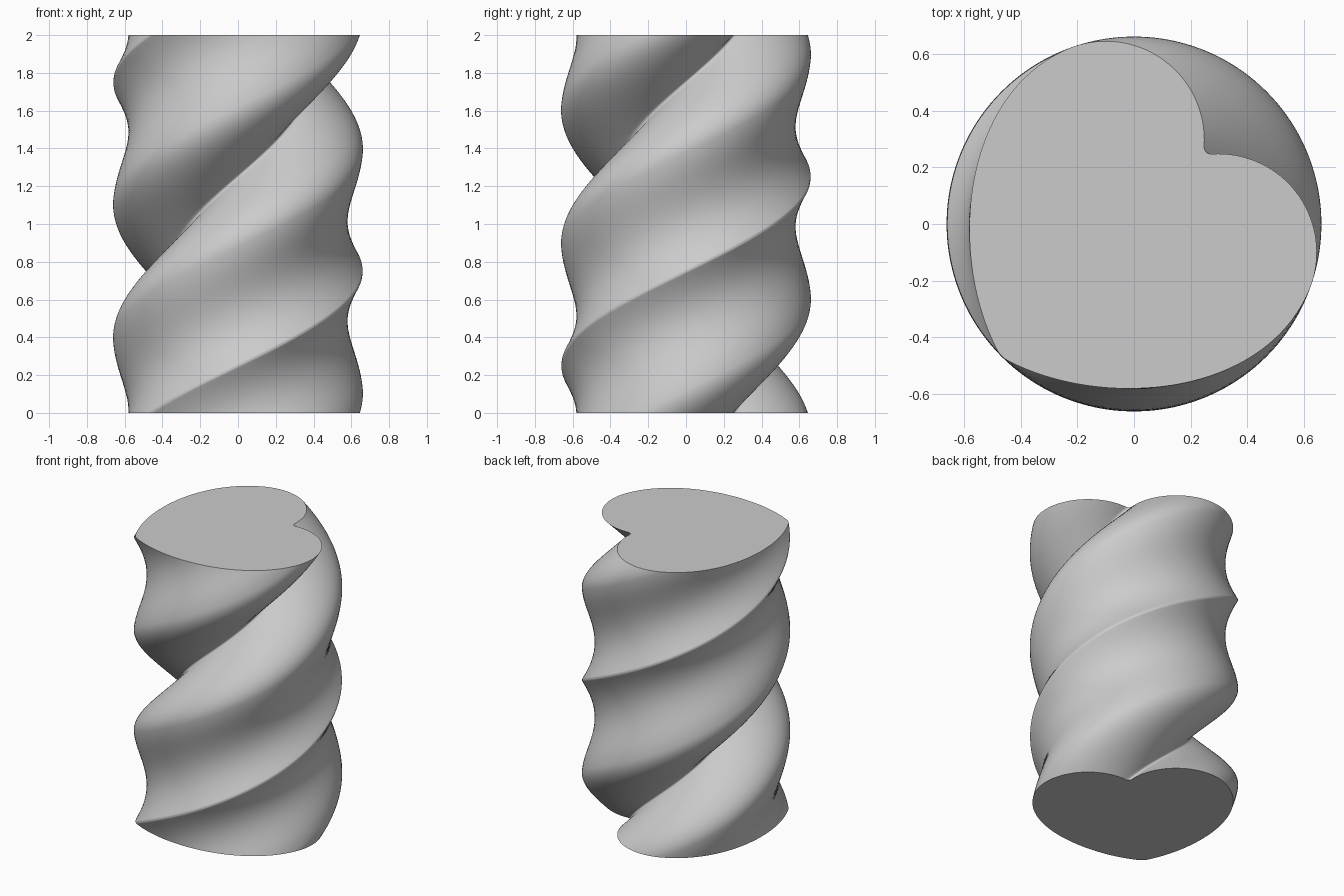
import bpy, bmesh
from math import radians, pi
from mathutils import Vector, Matrix
from mathutils.geometry import interpolate_bezier

HEIGHT, LAYERS, TURN = 2.0, 160, 2 * pi

old = bpy.data.objects.get("Cube")
if old:
    bpy.data.objects.remove(old, do_unlink=True)


def arc(cx, cy, r, a0, a1, n):
    step = (a1 - a0) / n
    return [Vector((cx, cy)) + Matrix.Rotation(radians(a0 + step * i), 2) @ Vector((r, 0))
            for i in range(n + 1)]


def bezier(a, b, c, d, n):
    return [Vector(p[:2]) for p in interpolate_bezier(*[Vector((*q, 0)) for q in (a, b, c, d)], n + 1)]


# Half of the heart outline, from the notch to the tip, mirrored over the diagonal
notch = bezier((0.254, 0.254), (0.249, 0.259), (0.247, 0.265), (0.247, 0.275), 4)
lobe = arc(-0.1, 0.297, 0.348, -3.6, 115, 36)
end, tangent = Vector((-0.485, -0.44)), Vector((0.455, -0.89))
start = lobe[-1]
flank = bezier(start, start + Vector((-0.906, -0.423)) * 0.404, end - tangent * 0.372, end, 36)
tip = bezier(end, end + tangent * 0.022, (-0.471, -0.461), (-0.466, -0.466), 5)
half = notch + lobe[1:] + flank[1:] + tip[1:]
outline = half + [Vector((p.y, p.x)) for p in reversed(half[1:-1])]

# Stack the outline with one full turn, then skin the rings
bm = bmesh.new()
rings = []
for k in range(LAYERS + 1):
    t = k / LAYERS
    spin = Matrix.Rotation(TURN * t, 2)
    rings.append([bm.verts.new((*(spin @ p), HEIGHT * t)) for p in outline])
n = len(outline)
for low, high in zip(rings, rings[1:]):
    for i in range(n):
        j = (i + 1) % n
        bm.faces.new((low[i], low[j], high[j], high[i]))
caps = [bm.faces.new(rings[-1]), bm.faces.new(rings[0][::-1])]
for f in bm.faces:
    f.smooth = f not in caps
for cap in caps:
    for e in cap.edges:
        e.smooth = False
bmesh.ops.recalc_face_normals(bm, faces=bm.faces)

mesh = bpy.data.meshes.new("twisted_heart_column")
bm.to_mesh(mesh)
bm.free()
column = bpy.data.objects.new("twisted_heart_column", mesh)
bpy.context.collection.objects.link(column)

# Plain grey
grey = bpy.data.materials.new("light_grey")
grey.use_nodes = True
colour = (0.6, 0.6, 0.6, 1)
grey.diffuse_color = colour
grey.node_tree.nodes["Principled BSDF"].inputs["Base Color"].default_value = colour
mesh.materials.append(grey)
